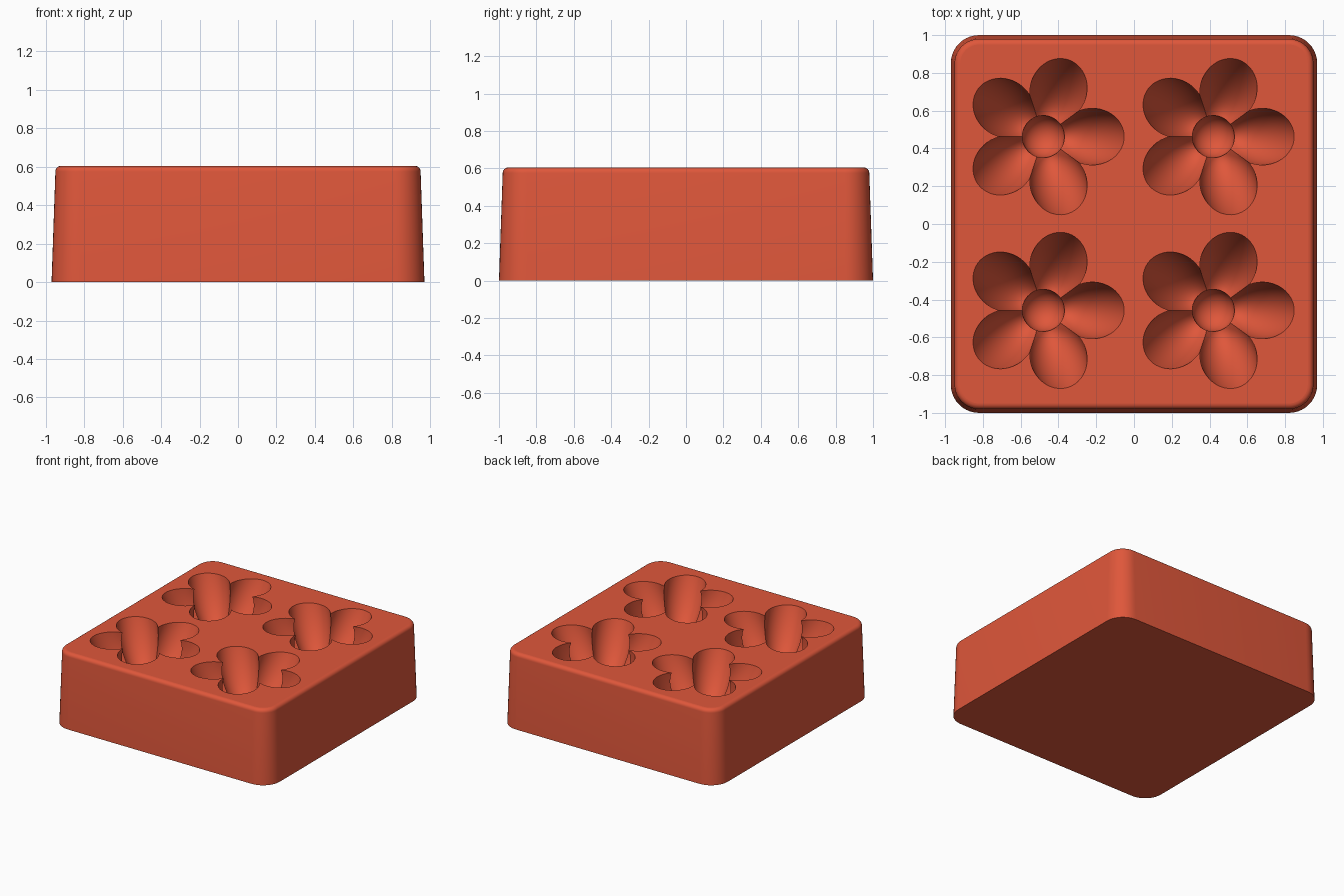
import bpy, bmesh, math
from mathutils import Matrix

cube = bpy.data.objects.get("Cube")
if cube:
    bpy.data.objects.remove(cube, do_unlink=True)

HALF_X, HALF_Y, HEIGHT = 0.97, 1.0, 0.605
CORNER, TAPER, FILLET = 0.15, 0.02, 0.03

# Terracotta material
clay = bpy.data.materials.new("terracotta_red")
clay.use_nodes = True
color = (0.74, 0.095, 0.043, 1)
clay.diffuse_color = color
clay.node_tree.nodes["Principled BSDF"].inputs["Base Color"].default_value = color


def make_object(name, bm):
    bmesh.ops.recalc_face_normals(bm, faces=bm.faces)
    mesh = bpy.data.meshes.new(name)
    bm.to_mesh(mesh)
    bm.free()
    mesh.materials.append(clay)
    obj = bpy.data.objects.new(name, mesh)
    bpy.context.collection.objects.link(obj)
    return obj


def carve(target, tool, matrix):
    """Cut the placed tool out of the target, with a second solver in reserve."""
    tool.matrix_world = matrix
    bpy.context.view_layer.update()
    before = len(target.data.vertices)
    for solver in ('MANIFOLD', 'EXACT'):
        modifier = target.modifiers.new("carve", 'BOOLEAN')
        modifier.operation = 'DIFFERENCE'
        modifier.solver = solver
        modifier.object = tool
        with bpy.context.temp_override(object=target, active_object=target):
            bpy.ops.object.modifier_apply(modifier=modifier.name)
        if len(target.data.vertices) != before:
            break


def rounded_ring(bm, inset, z, steps=10):
    """One rounded rectangle of vertices, drawn in from the base outline."""
    radius = CORNER - inset
    verts = []
    for corner, (sx, sy) in enumerate([(1, 1), (-1, 1), (-1, -1), (1, -1)]):
        for i in range(steps + 1):
            a = (corner + i / steps) * math.pi / 2
            verts.append(bm.verts.new((sx * (HALF_X - CORNER) + radius * math.cos(a),
                                       sy * (HALF_Y - CORNER) + radius * math.sin(a), z)))
    return verts


# Block: tapered walls and a rounded top edge
bm = bmesh.new()
levels = [(0, 0)]
for i in range(7):
    a = i / 6 * math.pi / 2
    levels.append((TAPER + FILLET * (1 - math.cos(a)),
                   HEIGHT - FILLET + FILLET * math.sin(a)))
rings = [rounded_ring(bm, inset, z) for inset, z in levels]
for low, high in zip(rings, rings[1:]):
    for i in range(len(low)):
        j = (i + 1) % len(low)
        bm.faces.new((low[i], low[j], high[j], high[i]))
bm.faces.new(rings[0][::-1])
bm.faces.new(rings[-1])
block = make_object("mould_block", bm)

# Hub cutter: a round-bottomed shaft, open upwards
bm = bmesh.new()
hub_verts = bmesh.ops.create_uvsphere(bm, u_segments=40, v_segments=19, radius=0.112,
                                      matrix=Matrix.Rotation(0.05, 4, 'Z'))["verts"]
for v in hub_verts:
    v.co.z += 0.15 if v.co.z > 0 else -0.37
hub = make_object("hub_cutter", bm)

# Petal cutter: leaning egg cut off just above the rim, stretched back into the hub
bm = bmesh.new()
lean = Matrix.Rotation(math.radians(25), 4, 'Y')
bmesh.ops.create_uvsphere(
    bm, u_segments=48, v_segments=28, radius=1,
    matrix=Matrix.Translation((0.26, 0, 0)) @ lean @ Matrix.Diagonal((0.155, 0.15, 0.4, 1)))
bmesh.ops.bisect_plane(bm, geom=bm.verts[:] + bm.edges[:] + bm.faces[:],
                       plane_co=(0, 0, 0.02), plane_no=(0, 0, 1), clear_outer=True)
points = [v.co.copy() for v in bm.verts]
bm.free()
for i in range(16):
    a = (i + 0.5) / 16 * math.tau
    for z in (0.02, -0.3):
        points.append((0.08 * math.cos(a), 0.08 * math.sin(a), z))
bm = bmesh.new()
for point in points:
    bm.verts.new(point)
bmesh.ops.convex_hull(bm, input=bm.verts[:])
bmesh.ops.delete(bm, geom=[v for v in bm.verts if not v.link_faces], context='VERTS')
petal = make_object("petal_cutter", bm)

for cutter in (hub, petal):
    cutter.hide_render = True

# Carve four flowers of five petals around a hub
for sx in (-1, 1):
    for sy in (-1, 1):
        place = Matrix.Translation((-0.03 + 0.45 * sx, 0.0025 + 0.46 * sy, HEIGHT))
        carve(block, hub, place)
        for k in range(5):
            carve(block, petal, place @ Matrix.Rotation(k * math.tau / 5, 4, 'Z'))
for cutter in (hub, petal):
    bpy.data.objects.remove(cutter, do_unlink=True)

# Smooth walls with crisp rims, and a flat top and base
bpy.ops.object.select_all(action='DESELECT')
block.select_set(True)
bpy.context.view_layer.objects.active = block
bpy.ops.object.shade_smooth_by_angle(angle=math.radians(30))
for face in block.data.polygons:
    if abs(face.normal.z) > 0.999 and (face.center.z < 0.001 or face.center.z > HEIGHT - 0.001):
        face.use_smooth = False
